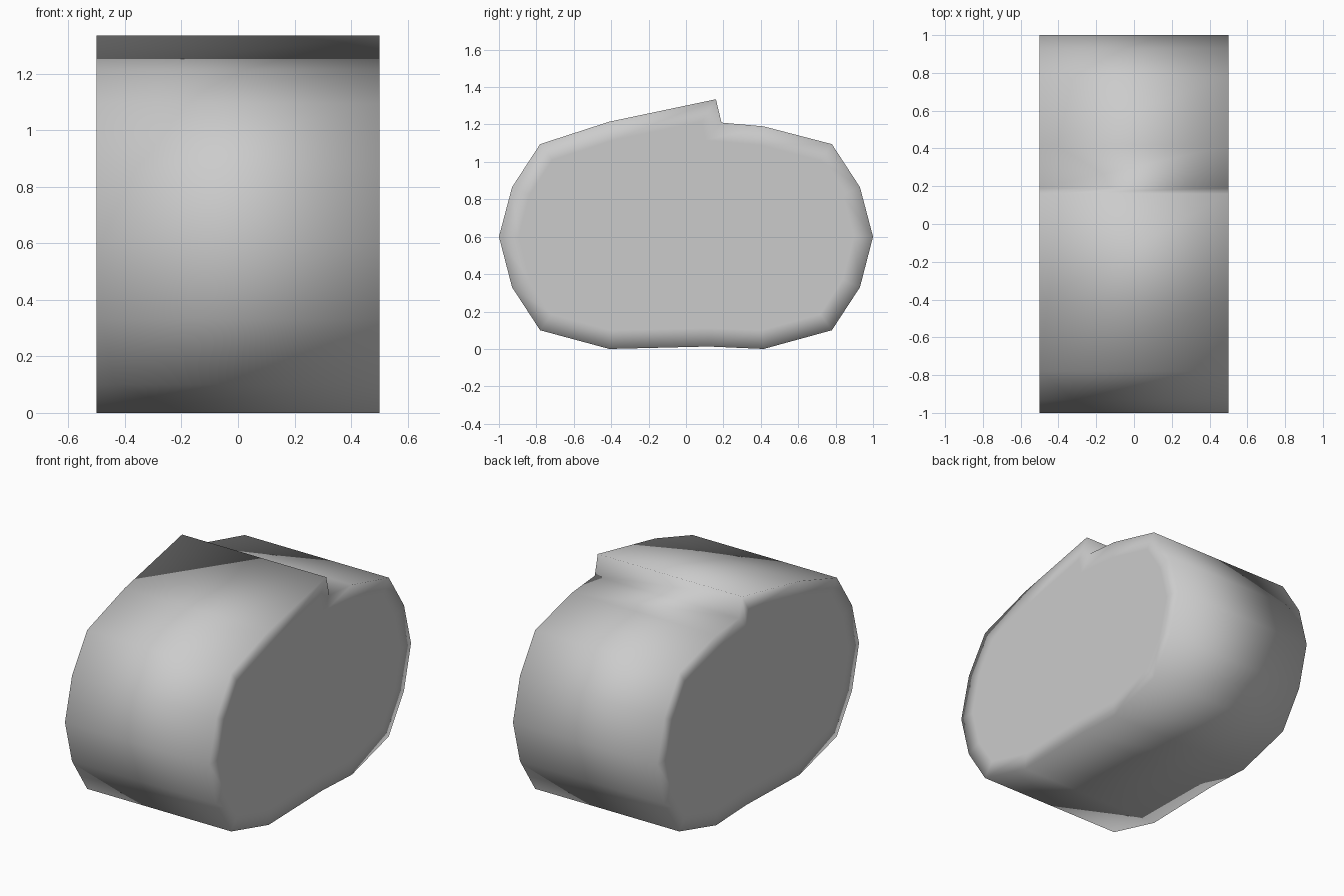
import bpy, bmesh

if "Cube" in bpy.data.objects:
    bpy.data.objects.remove(bpy.data.objects["Cube"])

HALF_WIDTH = 0.5

# Side outline as (y, z), from the rear tip over the top and back underneath
outline = [
    (-1.0, 0.6), (-0.93, 0.865), (-0.78, 1.095), (-0.41, 1.215),
    (0.16, 1.335), (0.19, 1.21),                      # raised lip and step
    (0.415, 1.19), (0.78, 1.095), (0.93, 0.865), (1.0, 0.6),
    (0.93, 0.33), (0.78, 0.10), (0.415, 0.0), (0.12, 0.013),
    (-0.41, 0.0), (-0.78, 0.10), (-0.93, 0.33),
]

bm = bmesh.new()

# Extrude the outline across x
rings = [[bm.verts.new((x, y, z)) for y, z in outline]
         for x in (-HALF_WIDTH, HALF_WIDTH)]
n = len(outline)
for i in range(n):
    j = (i + 1) % n
    bm.faces.new((rings[0][i], rings[0][j], rings[1][j], rings[1][i]))
caps = [bm.faces.new(ring) for ring in rings]
bmesh.ops.recalc_face_normals(bm, faces=bm.faces[:])

# Flat inset border on each end, so the rim shades softly
bmesh.ops.inset_individual(bm, faces=caps, thickness=0.1, use_even_offset=True)

for face in bm.faces:
    face.smooth = True

mesh = bpy.data.meshes.new("shell_body")
bm.to_mesh(mesh)
bm.free()
body = bpy.data.objects.new("shell_body", mesh)
bpy.context.collection.objects.link(body)
